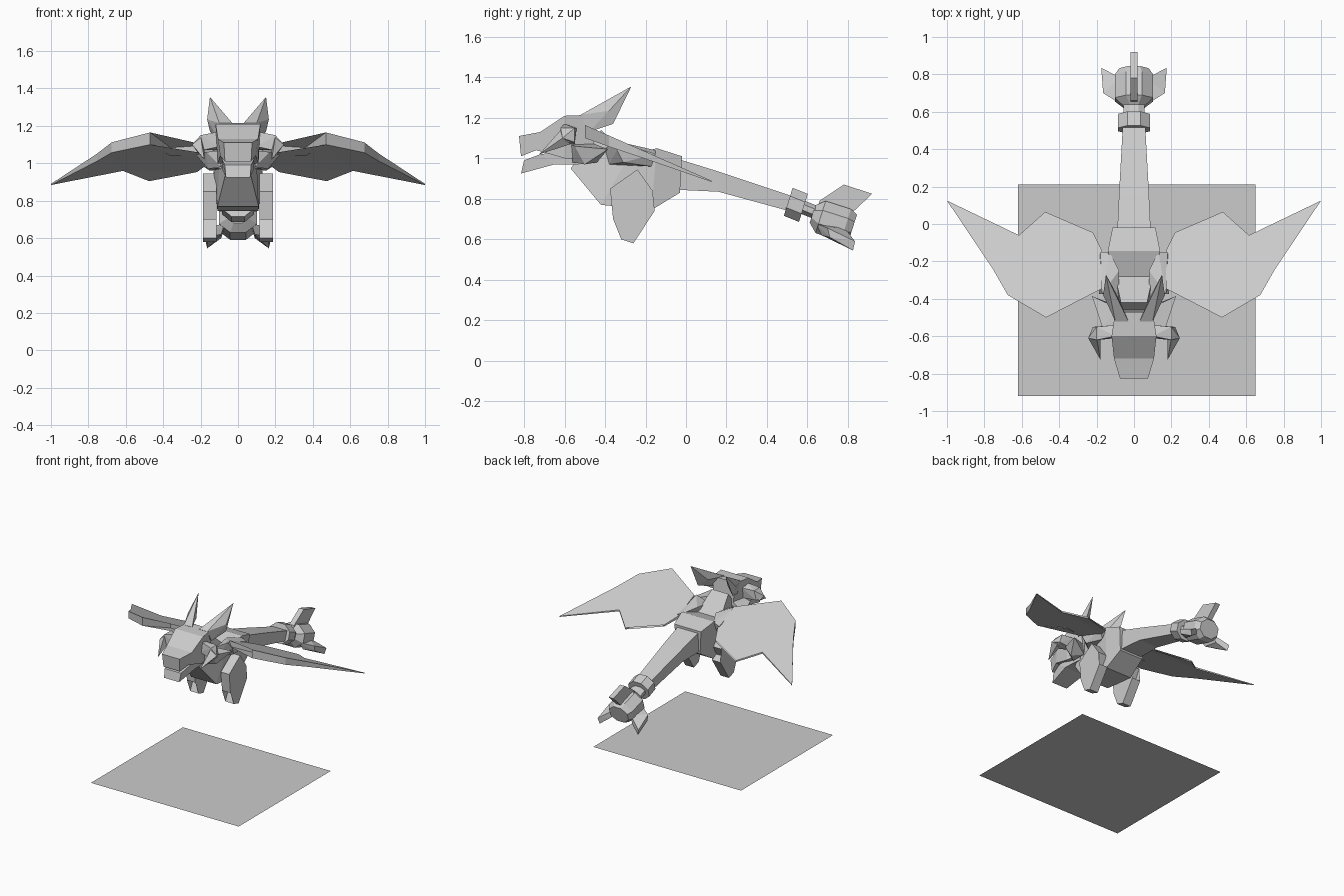
import bpy, bmesh, math
from mathutils import Vector

if "Cube" in bpy.data.objects:
    bpy.data.objects.remove(bpy.data.objects["Cube"])

grey = bpy.data.materials.new("stone_grey")
grey.diffuse_color = (0.6, 0.6, 0.6, 1)
grey.use_nodes = True
grey.node_tree.nodes["Principled BSDF"].inputs["Base Color"].default_value = grey.diffuse_color


def finish(name, bm, mirror=False):
    bmesh.ops.recalc_face_normals(bm, faces=bm.faces)
    me = bpy.data.meshes.new(name)
    bm.to_mesh(me)
    bm.free()
    me.materials.append(grey)
    ob = bpy.data.objects.new(name, me)
    bpy.context.collection.objects.link(ob)
    if mirror:
        ob.modifiers.new("mirror", 'MIRROR').use_mirror_merge = False
    return ob


def hull(name, pts, mirror=False):
    """Convex faceted solid around a few corner points."""
    bm = bmesh.new()
    for p in pts:
        bm.verts.new(p)
    bmesh.ops.convex_hull(bm, input=bm.verts)
    bmesh.ops.dissolve_limit(bm, angle_limit=0.02, verts=bm.verts, edges=bm.edges)
    return finish(name, bm, mirror)


def bridge(bm, rings):
    """Skin matching vertex rings and cap both ends."""
    n = len(rings[0])
    for a, b in zip(rings, rings[1:]):
        for i in range(n):
            j = (i + 1) % n
            bm.faces.new((a[i], a[j], b[j], b[i]))
    caps = [bm.faces.new(rings[0]), bm.faces.new(rings[-1])]
    bmesh.ops.triangulate(bm, faces=[f for f in caps if len(f.verts) > 8])


def loft(name, sections):
    """Four-sided tube; section = top (y, z, half width), bottom (y, z, half width)."""
    bm = bmesh.new()
    rings = []
    for (ty, tz, tw), (by, bz, bw) in sections:
        corners = ((-tw, ty, tz), (tw, ty, tz), (bw, by, bz), (-bw, by, bz))
        rings.append([bm.verts.new(c) for c in corners])
    bridge(bm, rings)
    return finish(name, bm)


def slab(name, outline, x0, x1, mirror=False):
    """Side outline (y, z) extruded across x."""
    bm = bmesh.new()
    bridge(bm, [[bm.verts.new((x, y, z)) for y, z in outline] for x in (x0, x1)])
    return finish(name, bm, mirror)


# Body, neck and tail
loft("body", [
    ((-.42, 1.14, .07), (-.57, .95, .065)),
    ((-.28, 1.01, .10), (-.42, .77, .11)),
    ((-.145, 1.05, .14), (-.17, .745, .11)),
    ((-.02, 1.01, .115), (-.03, .83, .10)),
])
loft("tail", [
    ((-.05, 1.0, .09), (-.05, .845, .09)),
    ((.16, .935, .08), (.16, .835, .08)),
    ((.52, .815, .06), (.49, .745, .06)),
])

# Head
loft("upper_head", [
    ((-.825, 1.11, .075), (-.815, 1.01, .07)),
    ((-.72, 1.13, .107), (-.74, 1.04, .095)),
    ((-.60, 1.21, .12), (-.60, 1.0, .11)),
    ((-.47, 1.215, .10), (-.45, 1.0, .08)),
])
loft("lower_jaw", [
    ((-.80, .99, .07), (-.815, .925, .065)),
    ((-.72, 1.02, .085), (-.65, .97, .085)),
    ((-.50, 1.05, .08), (-.50, .97, .075)),
])
hull("head_horn", [(.03, -.52, 1.215), (.10, -.52, 1.215), (.165, -.38, 1.235),
                   (.085, -.39, 1.22), (.15, -.36, 1.17), (.11, -.48, 1.13),
                   (.15, -.27, 1.355)], True)
hull("cheek_spike", [(.09, -.57, 1.07), (.09, -.56, .98), (.17, -.55, 1.06),
                     (.16, -.50, .97), (.09, -.44, .98), (.09, -.45, 1.07),
                     (.225, -.385, 1.045)], True)
# Curved side horn: an outward arm and a forward point
hull("side_horn_arm", [(.10, -.60, 1.17), (.10, -.54, 1.15), (.10, -.61, 1.09),
                       (.10, -.55, 1.07), (.20, -.62, 1.15), (.245, -.61, 1.10),
                       (.20, -.55, 1.15), (.22, -.55, 1.08), (.19, -.62, 1.07)], True)
hull("side_horn_point", [(.20, -.61, 1.15), (.245, -.61, 1.10), (.225, -.57, 1.07),
                         (.18, -.61, 1.07), (.18, -.725, 1.02)], True)

# Shoulders
hull("shoulder", [(.08, -.40, 1.04), (.17, -.37, 1.09), (.19, -.34, 1.04),
                  (.09, -.38, .97), (.18, -.31, .98), (.13, -.15, 1.04),
                  (.18, -.15, 1.02), (.15, -.17, .96), (.08, -.25, 1.06)], True)

# Wings: sloping plate, thick along the leading edge; (x, y, thickness)
wing = [(.17, -.345, .045), (.36, -.315, .045), (.47, -.50, .065), (.675, -.38, .055),
        (.755, -.24, .04), (1.0, .125, .006), (.615, -.06, .012), (.475, .065, .012),
        (.35, -.095, .012), (.22, -.045, .012), (.17, -.145, .02)]
bm = bmesh.new()
bridge(bm, [[bm.verts.new((x, y, .945 - .44 * y - t * k)) for x, y, t in wing]
            for k in (0, 1)])
finish("wing", bm, True)

# Legs
slab("leg", [(-.24, .945), (-.375, .85), (-.36, .70), (-.265, .71), (-.32, .60),
             (-.26, .58), (-.155, .74), (-.21, .765), (-.165, .84)], .115, .187, True)

# Tail collar, link and club, sharing one tilted axis
def tail_drum(name, stations, squash=1.0):
    axis = Vector((0, .95, -.3)).normalized()
    up = Vector((0, .3, .95)).normalized()
    bm = bmesh.new()
    rings = []
    for y, z, r in stations:
        ring = []
        for i in range(8):
            a = math.radians(22.5 + 45 * i)
            p = Vector((r * math.cos(a), y, z)) + up * (r * squash * math.sin(a))
            ring.append(bm.verts.new(p))
        rings.append(ring)
    bridge(bm, rings)
    return finish(name, bm)


tail_drum("tail_collar", [(.505, .785, .092), (.58, .755, .092)], .85)
tail_drum("tail_link", [(.56, .765, .06), (.66, .725, .06)], .6)
tail_drum("tail_club", [(.625, .725, .06), (.665, .71, .11), (.79, .67, .11),
                        (.825, .66, .085)], .82)

# Tail fins
slab("top_fin", [(.65, .76), (.66, .79), (.78, .87), (.92, .825), (.83, .74), (.75, .70)],
     -.02, .02)
hull("side_fin", [(.07, .64, .68), (.09, .67, .62), (.165, .70, .655), (.165, .71, .61),
                  (.175, .835, .59), (.165, .825, .545), (.09, .79, .60), (.07, .78, .66)], True)

# Flat sheet under the creature
bm = bmesh.new()
bm.faces.new([bm.verts.new(c) for c in
              ((-.62, -.92, 0), (.65, -.92, 0), (.65, .21, 0), (-.62, .21, 0))])
finish("base_sheet", bm)
